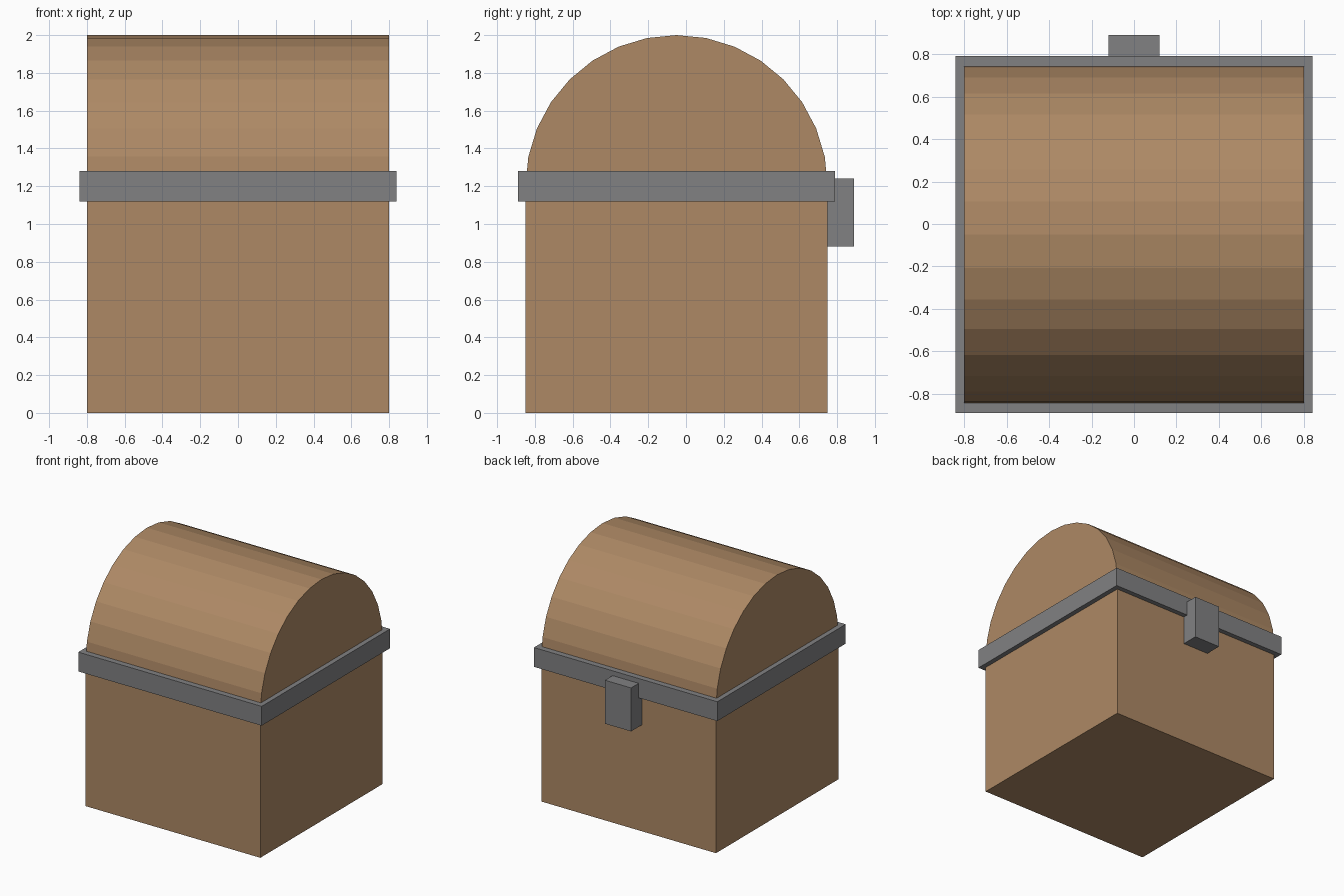
import bpy, bmesh, math

if "Cube" in bpy.data.objects:
    bpy.data.objects.remove(bpy.data.objects["Cube"])


def material(name, rgb):
    mat = bpy.data.materials.new(name)
    mat.diffuse_color = (*rgb, 1)
    mat.use_nodes = True
    mat.node_tree.nodes["Principled BSDF"].inputs["Base Color"].default_value = mat.diffuse_color
    return mat


wood = material("wood", (0.42, 0.25, 0.13))
metal = material("metal", (0.22, 0.22, 0.225))


def prism(name, profile, x0, x1, mat):
    """Extrude a (y, z) outline along x into a closed solid."""
    bm = bmesh.new()
    face = bm.faces.new([bm.verts.new((x0, y, z)) for y, z in profile])
    ext = bmesh.ops.extrude_face_region(bm, geom=[face], use_keep_orig=True)
    verts = [v for v in ext["geom"] if isinstance(v, bmesh.types.BMVert)]
    bmesh.ops.translate(bm, verts=verts, vec=(x1 - x0, 0, 0))
    bmesh.ops.recalc_face_normals(bm, faces=bm.faces)
    mesh = bpy.data.meshes.new(name)
    bm.to_mesh(mesh)
    bm.free()
    mesh.materials.append(mat)
    obj = bpy.data.objects.new(name, mesh)
    bpy.context.collection.objects.link(obj)
    return obj


def box(name, half_x, y0, y1, z0, z1, mat):
    return prism(name, [(y0, z0), (y1, z0), (y1, z1), (y0, z1)], -half_x, half_x, mat)


CENTRE_Y, RADIUS, SEAM_Z, SEGMENTS = -0.05, 0.8, 1.2, 16

# Chest body
box("chest_body", RADIUS, CENTRE_Y - RADIUS, CENTRE_Y + RADIUS, 0, SEAM_Z, wood)

# Faceted half-barrel lid
arc = [(CENTRE_Y + RADIUS * math.cos(math.pi * i / SEGMENTS),
        SEAM_Z + RADIUS * math.sin(math.pi * i / SEGMENTS)) for i in range(SEGMENTS + 1)]
prism("lid", arc, -RADIUS, RADIUS, wood)

# Metal band round the seam
box("metal_band", 0.84, -0.89, 0.79, 1.12, 1.28, metal)

# Latch on the back face
box("latch", 0.12, 0.73, 0.89, 0.88, 1.24, metal)
